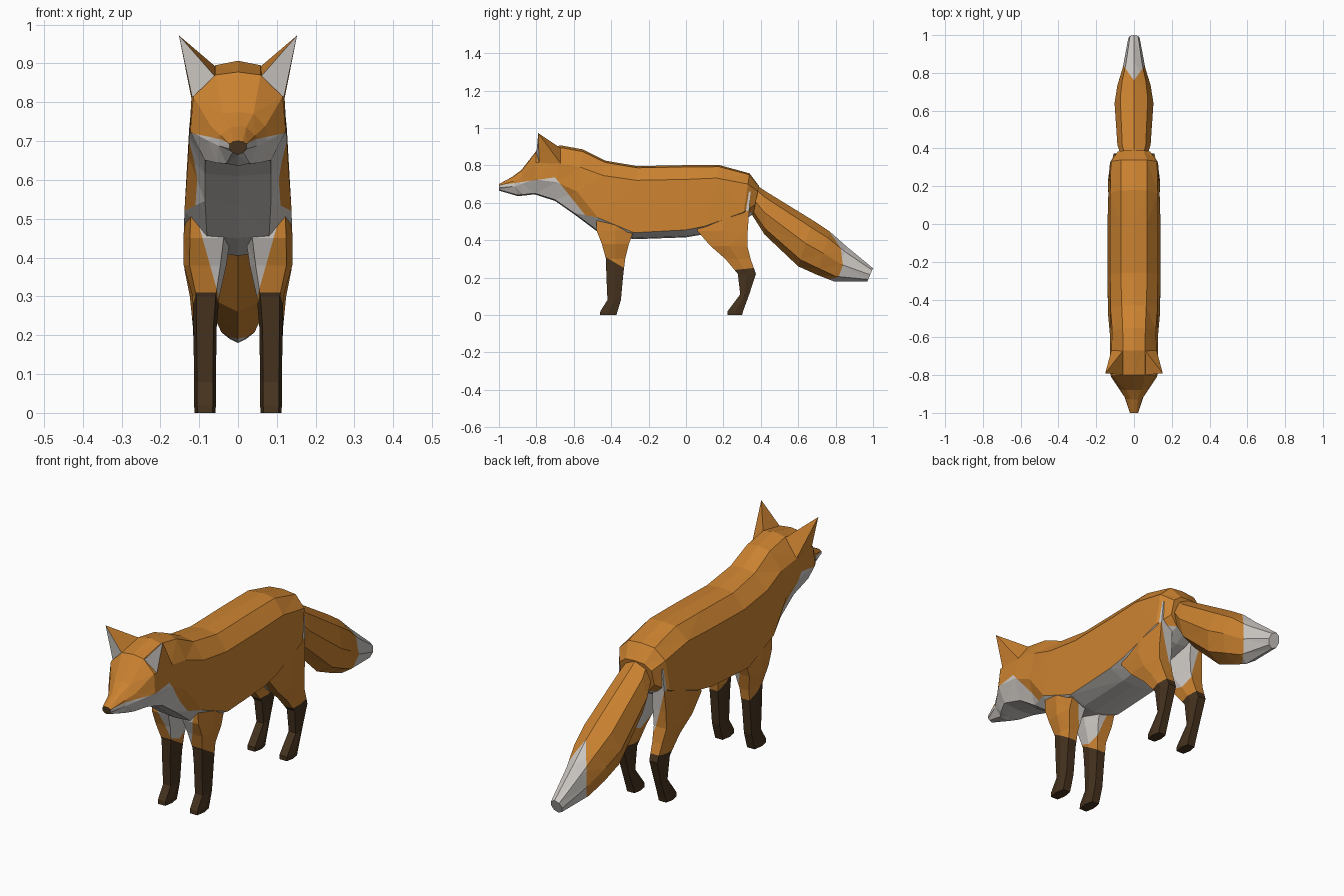
import bpy, bmesh, math
from mathutils import Vector as V

if "Cube" in bpy.data.objects:
    bpy.data.objects.remove(bpy.data.objects["Cube"])


def material(name, rgb):
    m = bpy.data.materials.new(name)
    m.diffuse_color = (*rgb, 1)
    m.use_nodes = True
    m.node_tree.nodes["Principled BSDF"].inputs["Base Color"].default_value = m.diffuse_color
    return m


MATS = [material("orange fur", (0.60, 0.225, 0.03)),
        material("white fur", (0.62, 0.59, 0.56)),
        material("dark brown fur", (0.06, 0.032, 0.013))]
ORANGE, WHITE, BROWN = range(3)


def loft(rings):
    """Skin closed rings of points, cap the ends, split into flat facets."""
    bm = bmesh.new()
    loops = [[bm.verts.new(p) for p in r] for r in rings]
    n = len(loops[0])
    for a, b in zip(loops, loops[1:]):
        for i in range(n):
            j = (i + 1) % n
            bm.faces.new((a[i], a[j], b[j], b[i]))
    bm.faces.new(loops[0][::-1])
    bm.faces.new(loops[-1])
    bmesh.ops.recalc_face_normals(bm, faces=bm.faces[:])
    bmesh.ops.triangulate(bm, faces=[f for f in bm.faces if len(f.verts) == 4])
    return bm


def paint(bm, planes, mat):
    """Cut along each plane, colour the faces in front of all of them."""
    for co, no in planes:
        bmesh.ops.bisect_plane(bm, geom=bm.verts[:] + bm.edges[:] + bm.faces[:],
                               dist=1e-5, plane_co=co, plane_no=no)
    for f in bm.faces:
        c = f.calc_center_median()
        if all((c - V(co)).dot(V(no)) > 0 for co, no in planes):
            f.material_index = mat


def finish(bm, name, mirror=False):
    bm.normal_update()
    me = bpy.data.meshes.new(name)
    bm.to_mesh(me)
    bm.free()
    for m in MATS:
        me.materials.append(m)
    ob = bpy.data.objects.new(name, me)
    bpy.context.collection.objects.link(ob)
    if mirror:
        ob.modifiers.new("mirror", 'MIRROR')
    return ob


# Head and body: y at top and bottom, z (top, high, low, bottom),
# half widths (top, high, low, bottom)
BODY = [
    (-1.0, -1.0, .700, .692, .680, .665, .012, .022, .022, .014),
    (-.93, -.90, .738, .715, .688, .636, .020, .045, .050, .030),
    (-.88, -.87, .775, .738, .702, .638, .040, .070, .078, .055),
    (-.80, -.81, .878, .815, .725, .645, .058, .115, .123, .085),
    (-.67, -.70, .907, .810, .710, .610, .058, .120, .126, .085),
    (-.55, -.60, .885, .790, .660, .540, .060, .115, .128, .085),
    (-.43, -.48, .825, .745, .520, .450, .065, .125, .138, .080),
    (-.26, -.28, .796, .720, .440, .405, .070, .126, .140, .060),
    (0.00, 0.00, .801, .725, .455, .415, .070, .126, .140, .060),
    (0.18, 0.09, .801, .732, .475, .430, .070, .126, .138, .060),
    (0.34, 0.30, .757, .700, .550, .500, .070, .122, .130, .060),
    (0.39, 0.36, .690, .660, .590, .540, .050, .085, .090, .050),
]


def body_ring(yt, yb, zt, zh, zl, zb, wt, wh, wl, wb):
    k = .12 * (zt - zh)
    half = [(wt, zt - k), (wh, zh), (wl, zl), (wb, zb + .006)]
    pts = [(0, zt)] + half + [(0, zb)] + [(-x, z) for x, z in half[::-1]]
    return [(x, yb + (yt - yb) * (z - zb) / (zt - zb), z) for x, z in pts]


body = loft([body_ring(*r) for r in BODY])
paint(body, [((0, -.8, .722), (0, .14, -1)),
             ((0, -.68, .71), (0, -1.25, -1))], WHITE)      # face mask and throat
for f in body.faces:
    c = f.calc_center_median()
    if f.normal.z < -.5 and c.z < .56 and c.y > -.6:        # belly
        f.material_index = WHITE
    if c.y < -.99:                                          # nose tip
        f.material_index = BROWN
finish(body, "head_and_body")

# Ears: leaning pyramids with a pale front face
ear = bmesh.new()
base = [ear.verts.new(p) for p in ((.058, -.80, .865), (.118, -.785, .812),
                                   (.120, -.67, .810), (.058, -.67, .892))]
tip = ear.verts.new((.152, -.79, .972))
for i in range(4):
    ear.faces.new((base[i], base[(i + 1) % 4], tip))
ear.faces.new(base[::-1])
bmesh.ops.recalc_face_normals(ear, faces=ear.faces[:])
ear.faces.ensure_lookup_table()
ear.faces[0].material_index = WHITE
finish(ear, "ears", mirror=True)


# Legs: z, y front, y back, x inner, x outer
def leg_ring(z, y0, y1, x0, x1):
    c, ym = (x1 - x0) * .14, (y0 + y1) / 2
    return [(x0 + c, y0, z), (x1 - c, y0, z), (x1, ym, z),
            (x1 - c, y1, z), (x0 + c, y1, z), (x0, ym, z)]


FRONT = [(.58, -.48, -.24, .05, .130), (.45, -.478, -.28, .02, .141),
         (.38, -.450, -.305, .03, .140), (.30, -.428, -.325, .048, .117),
         (.22, -.426, -.335, .055, .115), (.08, -.420, -.348, .057, .113),
         (.02, -.458, -.366, .057, .113), (0, -.460, -.372, .058, .112)]
HIND = [(.66, .12, .345, .05, .126), (.45, .06, .330, .04, .139),
        (.37, .13, .328, .045, .138), (.30, .21, .345, .052, .124),
        (.22, .277, .374, .058, .116), (.11, .290, .338, .060, .112),
        (.02, .222, .305, .057, .113), (0, .222, .300, .058, .112)]
for name, rows, sock in (("front_legs", FRONT, ((0, -.38, .28), (0, -.6, -1))),
                         ("hind_legs", HIND, ((0, .30, .245), (0, .1, -1)))):
    leg = loft([leg_ring(*r) for r in rows])
    paint(leg, [((.058, 0, .33), (-1, 0, .28))], WHITE)     # pale inner side
    paint(leg, [sock], BROWN)                               # dark stocking
    finish(leg, name, mirror=True)

# Tail: y and z of the top and bottom of each ring, half width
TAIL = [(.37, .70, .35, .54, .07), (.42, .665, .42, .43, .088),
        (.68, .505, .60, .260, .103), (.77, .445, .70, .215, .088),
        (.86, .365, .79, .180, .060), (1.0, .250, .97, .180, .030)]


def tail_ring(yt, zt, yb, zb, w):
    top, bot = V((0, yt, zt)), V((0, yb, zb))
    ring = []
    for i in range(8):
        a = math.tau * i / 8
        ring.append((top + bot) / 2 + (top - bot) / 2 * math.cos(a)
                    + V((w * math.sin(a), 0, 0)))
    return ring


tail = loft([tail_ring(*r) for r in TAIL])
paint(tail, [((0, .76, 0), (s * 1.4, 1, 0)) for s in (-1, 1)], WHITE)  # pale tip
finish(tail, "tail")
